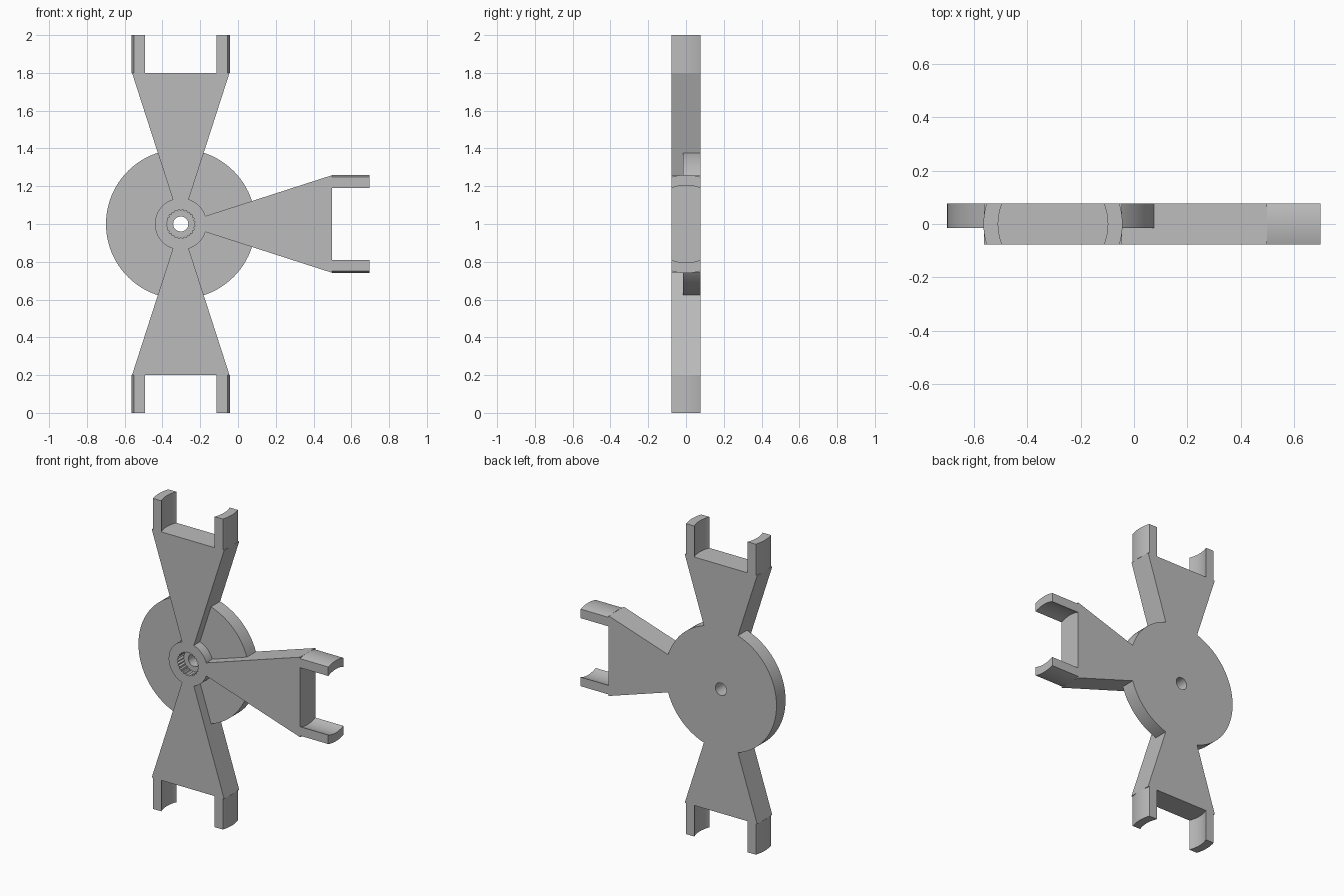
import bpy, bmesh
from math import sin, cos, pi, atan2, asin, sqrt, hypot
from mathutils import Matrix, Vector

cube = bpy.data.objects.get("Cube")
if cube:
    bpy.data.objects.remove(cube, do_unlink=True)

CENTER = Vector((-0.303, 0, 1))       # axle position
FRONT, STEP, BACK = -0.077, -0.015, 0.077
ARM_LENGTH, ARM_HALF = 0.8, 0.258
ARM_ANGLES = (-pi / 2, 0, pi / 2)
SPREAD = atan2(ARM_HALF, ARM_LENGTH)

grey = bpy.data.materials.new("plain grey")
grey.use_nodes = True
colour = (0.5, 0.5, 0.5, 1)
grey.diffuse_color = colour
grey.node_tree.nodes["Principled BSDF"].inputs["Base Color"].default_value = colour


def polar(r, a):
    return (r * cos(a), r * sin(a))


def circle(r, n):
    return [polar(r, 2 * pi * i / n) for i in range(n)]


def spider_outline(radius):
    """Round body with three wedge arms growing from its centre."""
    points = []
    for i, a in enumerate(ARM_ANGLES):
        tip = hypot(ARM_LENGTH, ARM_HALF)
        points += [polar(tip, a - SPREAD), polar(tip, a + SPREAD)]
        start = a + SPREAD
        end = (ARM_ANGLES[i + 1] if i < 2 else 3 * pi / 2) - SPREAD
        n = max(8, round((end - start) / (2 * pi) * 96))
        points += [polar(radius, start + (end - start) * k / n) for k in range(n + 1)]
    return points


def finish(obj):
    obj.data.materials.clear()
    obj.data.materials.append(grey)
    bpy.ops.object.select_all(action='DESELECT')
    obj.select_set(True)
    bpy.context.view_layer.objects.active = obj
    bpy.ops.object.shade_smooth_by_angle(angle=pi / 7)


def plate(name, loops, y0, y1):
    """Extrude flat loops (outline plus holes) between two depths."""
    curve = bpy.data.curves.new(name, 'CURVE')
    curve.dimensions = '2D'
    curve.fill_mode = 'BOTH'
    curve.extrude = (y1 - y0) / 2
    for loop in loops:
        spline = curve.splines.new('POLY')
        spline.points.add(len(loop) - 1)
        for p, (x, y) in zip(spline.points, loop):
            p.co = (x, y, 0, 1)
        spline.use_cyclic_u = True
    temp = bpy.data.objects.new(name + "_curve", curve)
    bpy.context.collection.objects.link(temp)
    bpy.context.view_layer.update()
    mesh = bpy.data.meshes.new_from_object(
        temp.evaluated_get(bpy.context.evaluated_depsgraph_get()))
    bpy.data.objects.remove(temp, do_unlink=True)
    bm = bmesh.new()
    bm.from_mesh(mesh)
    bmesh.ops.remove_doubles(bm, verts=bm.verts, dist=1e-5)
    bmesh.ops.transform(bm, verts=bm.verts, matrix=Matrix.Translation(
        CENTER + Vector((0, (y0 + y1) / 2, 0))) @ Matrix.Rotation(pi / 2, 4, 'X'))
    bmesh.ops.recalc_face_normals(bm, faces=bm.faces)
    bm.to_mesh(mesh)
    bm.free()
    mesh.name = name
    obj = bpy.data.objects.new(name, mesh)
    bpy.context.collection.objects.link(obj)
    finish(obj)


def prong(name, angle, side):
    """Slice of a round tube that continues the arm outward."""
    outer, inner, n = 0.26, 0.205, 10
    section = []
    for r, sign in ((outer, 1), (inner, -1)):
        for k in range(n + 1):
            y = sign * BACK * (2 * k / n - 1)
            section.append((side * sqrt(r * r - y * y), y))
    bm = bmesh.new()
    face = bm.faces.new([bm.verts.new((ARM_LENGTH, y, w)) for w, y in section])
    out = bmesh.ops.extrude_face_region(bm, geom=[face])
    bmesh.ops.translate(bm, vec=(0.2, 0, 0),
                        verts=[v for v in out["geom"] if isinstance(v, bmesh.types.BMVert)])
    bmesh.ops.transform(bm, verts=bm.verts, matrix=Matrix.Translation(CENTER)
                        @ Matrix.Rotation(-angle, 4, 'Y'))
    bmesh.ops.recalc_face_normals(bm, faces=bm.faces)
    mesh = bpy.data.meshes.new(name)
    bm.to_mesh(mesh)
    bm.free()
    obj = bpy.data.objects.new(name, mesh)
    bpy.context.collection.objects.link(obj)
    finish(obj)


# Front layer: hub and arms around a toothed socket
TEETH = 24
socket = [polar(0.077 if i % 2 else 0.069, pi * i / TEETH) for i in range(2 * TEETH)]
plate("hub_and_arms", [spider_outline(0.137), socket], FRONT, STEP)

# Back layer: large disc and arms around the axle hole
plate("disc_and_arms", [spider_outline(0.396), circle(0.04, 32)], STEP, BACK)

# Pair of curved prongs at the end of each arm
for arm, a in zip(("lower", "left", "upper"), ARM_ANGLES):
    for side in (-1, 1):
        prong(f"{arm}_prong_{'a' if side < 0 else 'b'}", a, side)
